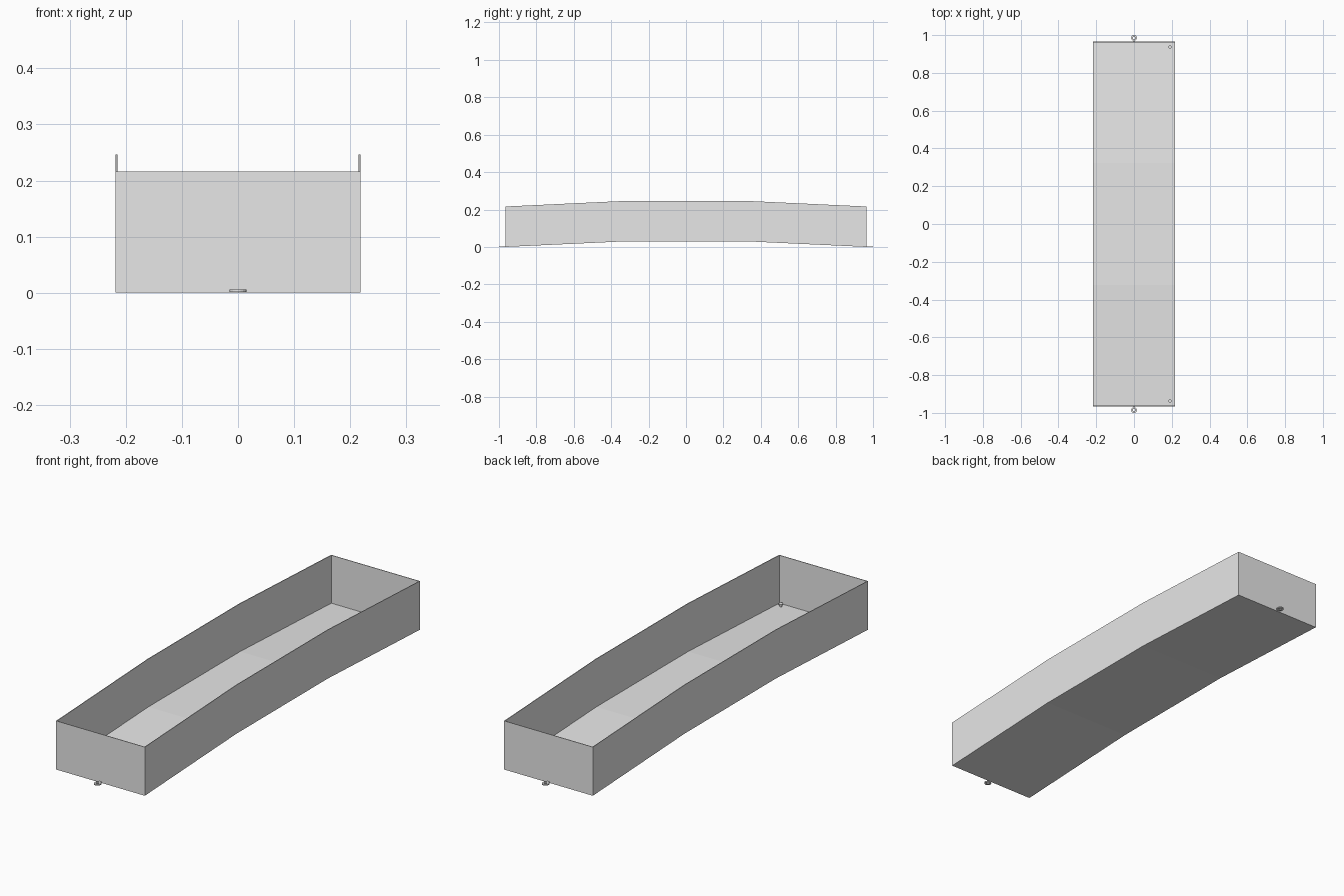
import bpy, bmesh

if "Cube" in bpy.data.objects:
    bpy.data.objects.remove(bpy.data.objects["Cube"], do_unlink=True)

HALF_W, HALF_L, DEPTH, RISE, WALL = 0.218, 0.965, 0.216, 0.03, 0.003

steel = bpy.data.materials.new("light grey steel")
steel.use_nodes = True
steel.diffuse_color = (0.8, 0.8, 0.8, 1)
steel.node_tree.nodes["Principled BSDF"].inputs["Base Color"].default_value = (0.8, 0.8, 0.8, 1)


def make_object(name, bm):
    bmesh.ops.recalc_face_normals(bm, faces=bm.faces)
    mesh = bpy.data.meshes.new(name)
    bm.to_mesh(mesh)
    bm.free()
    mesh.materials.append(steel)
    obj = bpy.data.objects.new(name, mesh)
    bpy.context.collection.objects.link(obj)
    return obj


def lathe(name, profile, centre, closed=False, sides=20):
    """Spin a (radius, height) profile about a vertical axis."""
    bm = bmesh.new()
    verts = [bm.verts.new((r, 0, z)) for r, z in profile]
    pairs = list(zip(verts, verts[1:]))
    if closed:
        pairs.append((verts[-1], verts[0]))
    edges = [bm.edges.new(p) for p in pairs]
    bmesh.ops.spin(bm, geom=verts + edges, cent=(0, 0, 0), axis=(0, 0, 1),
                   angle=6.283185, steps=sides)
    bmesh.ops.remove_doubles(bm, verts=bm.verts, dist=0.0001)
    obj = make_object(name, bm)
    obj.location = centre
    return obj


# Hull: an open trough in three straight lengths, raised amidships
bm = bmesh.new()
sections = []
for y, z in ((-HALF_L, 0), (-HALF_L / 3, RISE), (HALF_L / 3, RISE), (HALF_L, 0)):
    sections.append([bm.verts.new((x, y, z + h)) for x, h in
                     ((-HALF_W, DEPTH), (-HALF_W, 0), (HALF_W, 0), (HALF_W, DEPTH))])
for a, b in zip(sections, sections[1:]):
    for i in range(3):
        bm.faces.new((a[i], a[i + 1], b[i + 1], b[i]))
bm.faces.new(sections[0])
bm.faces.new(sections[-1])
bmesh.ops.recalc_face_normals(bm, faces=bm.faces)
# Turn the shell so its floor faces down and the walls thicken inwards
bm.normal_update()
floor = min(bm.faces, key=lambda f: f.calc_center_median().z)
flip = floor.normal.z > 0
hull = make_object("hull", bm)
if flip:
    hull.data.flip_normals()
plating = hull.modifiers.new("plating", "SOLIDIFY")
plating.thickness = WALL
plating.offset = -1
plating.use_even_offset = True

for side, end in ((-1, "front"), (1, "back")):
    # Coupling ring and its short neck
    lathe(end + "_coupling_ring",
          [(0.006, 0.001), (0.015, 0.001), (0.015, 0.006), (0.006, 0.006)],
          (0, side * 0.985, 0), closed=True)
    bm = bmesh.new()
    bmesh.ops.create_cube(bm, size=1)
    bmesh.ops.scale(bm, vec=(0.01, 0.01, 0.004), verts=bm.verts)
    neck = make_object(end + "_coupling_neck", bm)
    neck.location = (0, side * 0.968, 0.0035)

    # Capped bollard standing on the floor in the corner
    lathe(end + "_bollard",
          [(0, 0), (0.005, 0), (0.005, 0.01), (0.009, 0.01), (0.009, 0.015), (0, 0.015)],
          (0.19, side * 0.937, 0.003))
